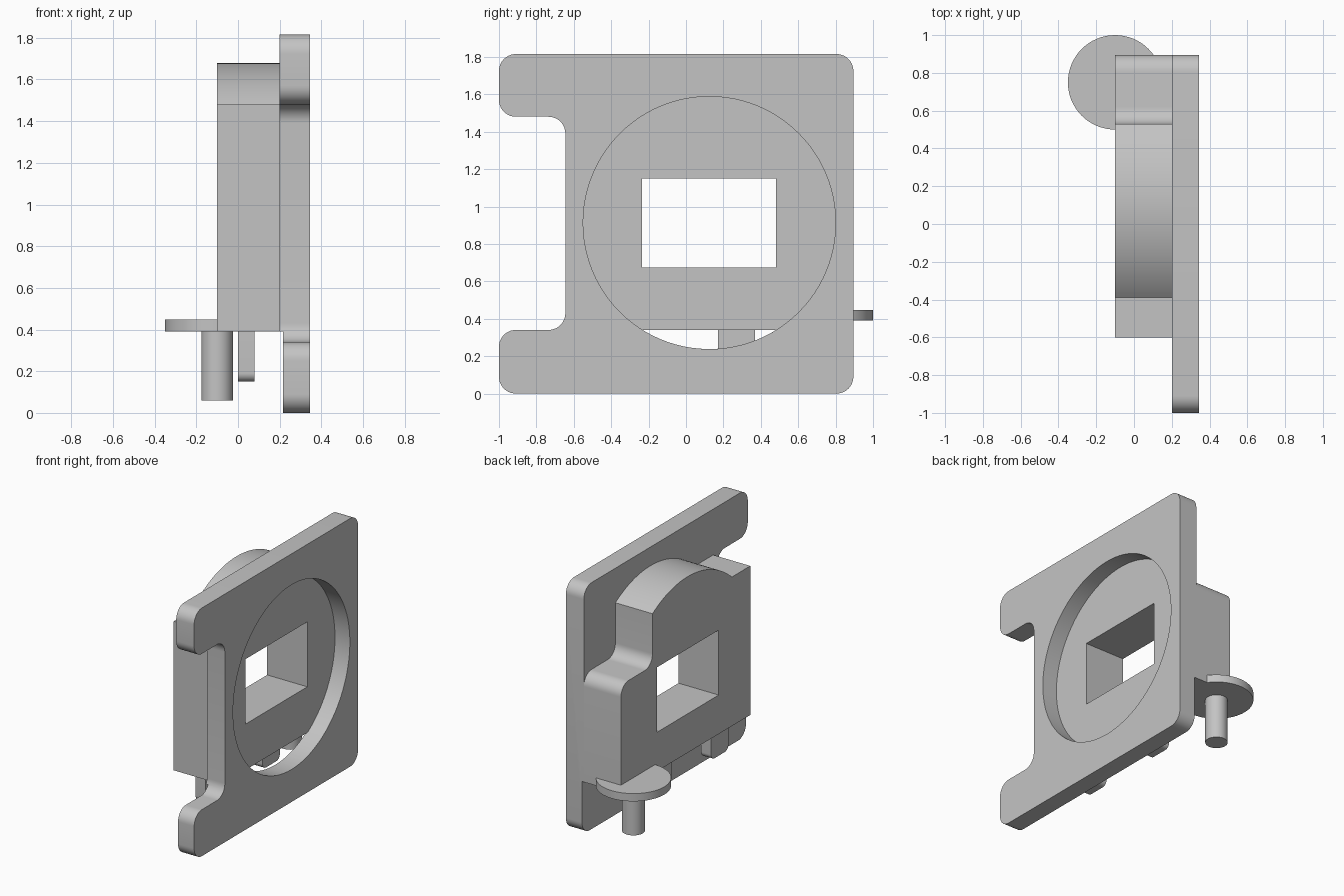
import bpy, bmesh, math
from mathutils import Vector

if "Cube" in bpy.data.objects:
    bpy.data.objects.remove(bpy.data.objects["Cube"])

grey = bpy.data.materials.new("light_grey")
grey.diffuse_color = (0.55, 0.55, 0.55, 1)
grey.use_nodes = True
grey.node_tree.nodes["Principled BSDF"].inputs["Base Color"].default_value = grey.diffuse_color


def rounded(points, steps=10):
    """Outline from (y, z, radius) corners, with arcs where radius > 0."""
    out = []
    n = len(points)
    for i, (y, z, r) in enumerate(points):
        p = Vector((y, z))
        if r == 0:
            out.append(p)
            continue
        a = (Vector(points[i - 1][:2]) - p).normalized()
        b = (Vector(points[(i + 1) % n][:2]) - p).normalized()
        c = p + (a + b) * r          # all rounded corners are square
        for k in range(steps + 1):
            t = k / steps * math.pi / 2
            out.append(c - b * r * math.cos(t) - a * r * math.sin(t))
    return out


def arc(cy, cz, r, a0, a1, n):
    return [Vector((cy + r * math.cos(a0 + (a1 - a0) * k / n),
                    cz + r * math.sin(a0 + (a1 - a0) * k / n))) for k in range(n + 1)]


def prism(name, outline, x0, x1):
    """Extrude a (y, z) outline from x0 to x1."""
    bm = bmesh.new()
    face = bm.faces.new([bm.verts.new((x0, p[0], p[1])) for p in outline])
    ext = bmesh.ops.extrude_face_region(bm, geom=[face])
    moved = [v for v in ext["geom"] if isinstance(v, bmesh.types.BMVert)]
    bmesh.ops.translate(bm, verts=moved, vec=(x1 - x0, 0, 0))
    bmesh.ops.recalc_face_normals(bm, faces=bm.faces)
    return link(name, bm)


def cylinder(name, x, y, z0, z1, r):
    bm = bmesh.new()
    bmesh.ops.create_cone(bm, cap_ends=True, segments=64, radius1=r, radius2=r, depth=z1 - z0)
    bmesh.ops.translate(bm, verts=bm.verts, vec=(x, y, (z0 + z1) / 2))
    return link(name, bm)


def link(name, bm):
    mesh = bpy.data.meshes.new(name)
    bm.to_mesh(mesh)
    bm.free()
    mesh.materials.append(grey)
    ob = bpy.data.objects.new(name, mesh)
    bpy.context.collection.objects.link(ob)
    return ob


def rect(y0, y1, z0, z1):
    return [(y0, z0), (y1, z0), (y1, z1), (y0, z1)]


def cut(ob, cutters):
    for c in cutters:
        c.hide_render = True
        m = ob.modifiers.new("cut", 'BOOLEAN')
        m.operation, m.solver, m.object = 'DIFFERENCE', 'EXACT', c
    bpy.context.view_layer.update()
    dg = bpy.context.evaluated_depsgraph_get()
    mesh = bpy.data.meshes.new_from_object(ob.evaluated_get(dg))
    ob.modifiers.clear()
    ob.data = mesh


def smooth(ob):
    ob.data.polygons.foreach_set("use_smooth", [True] * len(ob.data.polygons))
    ob.data.set_sharp_from_angle(angle=math.radians(30))


CY, CZ, R = 0.125, 0.913, 0.675     # round recess
r = 0.09

# Flat plate with a notch on one side
plate = prism("plate", rounded([
    (-1, 0, r), (0.895, 0, r), (0.895, 1.815, r), (-1, 1.815, r),
    (-1, 1.48, r), (-0.645, 1.48, r), (-0.645, 0.34, r), (-1, 0.34, r)]), 0.2, 0.345)

# Block behind the plate: domed top, flat ledge, rounded shoulder
RD = 0.765
a0 = math.acos((0.53 - CY) / RD)
a1 = math.pi - math.asin((1.48 - CZ) / RD)
shoulder = rounded([(-0.6, 0.39, 0), (0.895, 0.39, 0), (0.895, 1.18, r),
                    (0.53, 1.18, r), (0.53, 1.5, 0)])[:-1]
block = prism("block", shoulder + arc(CY, CZ, RD, a0, a1, 40) + [Vector((-0.6, 1.48))], -0.1, 0.2)

# Cutters: window, round recess, gap under the recess floor, thinner lower back
window = prism("window_cutter", rect(-0.235, 0.48, 0.675, 1.15), -0.5, 0.6)
recess = prism("recess_cutter", arc(CY, CZ, R, 0, 2 * math.pi, 96)[:-1], 0.225, 0.5)
h = math.asin((CZ - 0.34) / R)
gap = prism("gap_cutter", arc(CY, CZ, R, math.pi + h, 2 * math.pi - h, 24), 0.1, 0.3)
lower = prism("lower_back_cutter", rect(-1.2, 1.2, -0.2, 0.39), 0.1, 0.215)

cut(plate, [window, recess, gap, lower])
cut(block, [window])
for c in (window, recess, gap, lower):
    bpy.data.objects.remove(c)

# Two small pegs under the block
pegs = [prism(f"peg_{i + 1}", rounded([(y, 0.15, 0.04), (y + 0.2, 0.15, 0.04),
                                       (y + 0.2, 0.395, 0), (y, 0.395, 0)]), 0, 0.08)
        for i, y in enumerate((-0.49, 0.17))]

# Round flange and pin
flange = cylinder("flange", -0.1, 0.75, 0.39, 0.447, 0.25)
pin = cylinder("pin", -0.1, 0.75, 0.06, 0.395, 0.076)

for ob in [plate, block, flange, pin] + pegs:
    smooth(ob)
